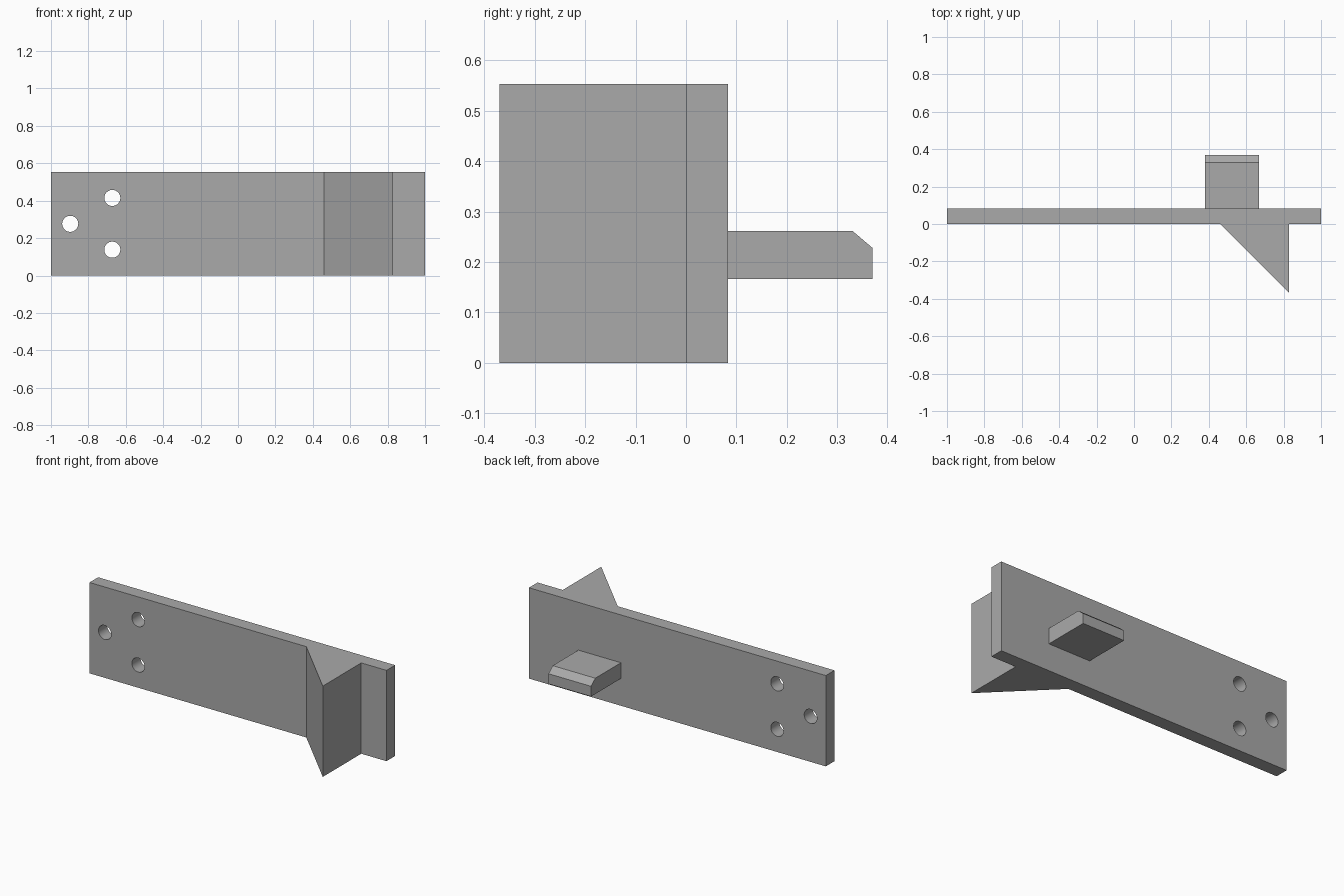
import bpy, bmesh, math
from mathutils import Vector

cube = bpy.data.objects.get("Cube")
if cube:
    bpy.data.objects.remove(cube, do_unlink=True)

GREY = (0.4, 0.4, 0.4)
grey = bpy.data.materials.new("plain grey")
grey.use_nodes = True
grey.diffuse_color = (*GREY, 1)
grey.node_tree.nodes["Principled BSDF"].inputs["Base Color"].default_value = (*GREY, 1)

HEIGHT = 0.553
THICK = 0.083
DEPTH = 0.37


def prism(name, outline, sweep):
    """Sweep a flat outline of points along a vector into a solid."""
    bm = bmesh.new()
    face = bm.faces.new([bm.verts.new(p) for p in outline])
    swept = bmesh.ops.extrude_face_region(bm, geom=[face])["geom"]
    bmesh.ops.translate(bm, vec=Vector(sweep),
                        verts=[v for v in swept if isinstance(v, bmesh.types.BMVert)])
    bmesh.ops.recalc_face_normals(bm, faces=bm.faces)
    mesh = bpy.data.meshes.new(name)
    bm.to_mesh(mesh)
    bm.free()
    mesh.materials.append(grey)
    obj = bpy.data.objects.new(name, mesh)
    bpy.context.collection.objects.link(obj)
    return obj


# Long upright plate
plate = prism("plate", [(-1, 0, 0), (1, 0, 0), (1, THICK, 0), (-1, THICK, 0)],
              (0, 0, HEIGHT))

# Three round screw holes through the plate
mid = HEIGHT / 2
for x, z in [(-0.897, mid), (-0.672, mid * 1.5), (-0.672, mid * 0.5)]:
    bpy.ops.mesh.primitive_cylinder_add(vertices=32, radius=0.043, depth=0.4,
                                        location=(x, THICK / 2, z),
                                        rotation=(math.pi / 2, 0, 0))
    cutter = bpy.context.object
    cutter.name = "hole_cutter"
    cutter.data.materials.append(grey)
    cutter.hide_render = True
    cutter.hide_set(True)
    cut = plate.modifiers.new("screw hole", "BOOLEAN")
    cut.operation = "DIFFERENCE"
    cut.solver = "EXACT"
    cut.object = cutter

# Apply the cuts, drop the cutters and smooth the hole walls
bpy.context.view_layer.update()
cut_mesh = bpy.data.meshes.new_from_object(
    plate.evaluated_get(bpy.context.evaluated_depsgraph_get()))
plate.modifiers.clear()
plate.data = cut_mesh
for obj in [o for o in bpy.data.objects if o.name.startswith("hole_cutter")]:
    bpy.data.objects.remove(obj, do_unlink=True)
bpy.ops.object.select_all(action="DESELECT")
plate.select_set(True)
bpy.context.view_layer.objects.active = plate
bpy.ops.object.shade_smooth_by_angle(angle=math.radians(30))

# Full-height triangular wedge on the front
prism("front_wedge", [(0.46, 0, 0), (0.83, 0, 0), (0.83, -DEPTH, 0)], (0, 0, HEIGHT))

# Back tab with a chamfered upper edge
profile = [(THICK, 0.166), (DEPTH, 0.166), (DEPTH, 0.228), (0.33, 0.262), (THICK, 0.262)]
prism("back_tab", [(0.38, y, z) for y, z in profile], (0.287, 0, 0))
